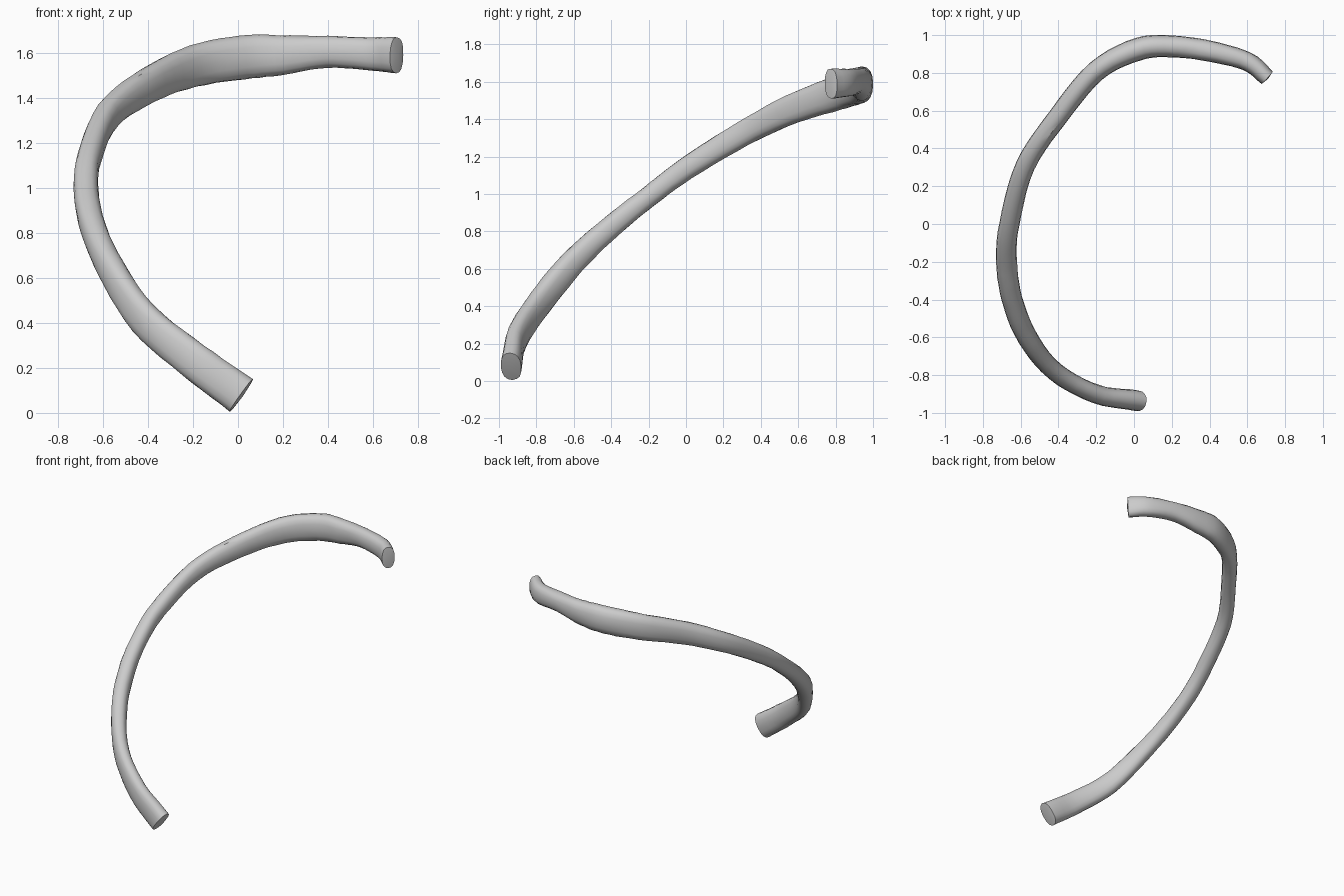
import bpy
import bmesh
import math
import random
from mathutils import Vector

random.seed(4)
if "Cube" in bpy.data.objects:
    bpy.data.objects.remove(bpy.data.objects["Cube"])

# Bone material
bone = bpy.data.materials.new("bone grey")
bone.use_nodes = True
colour = (0.6, 0.6, 0.6, 1)
bone.diffuse_color = colour
bone.node_tree.nodes["Principled BSDF"].inputs["Base Color"].default_value = colour

# Centre line: x, y, z, half height, half thickness
PATH = [
    (0.705, 0.775, 1.59, 0.08, 0.045),
    (0.60, 0.86, 1.595, 0.075, 0.05),
    (0.40, 0.915, 1.605, 0.07, 0.055),
    (0.20, 0.94, 1.59, 0.088, 0.058),
    (0.02, 0.925, 1.58, 0.098, 0.06),
    (-0.20, 0.81, 1.54, 0.093, 0.055),
    (-0.40, 0.57, 1.455, 0.08, 0.053),
    (-0.575, 0.31, 1.325, 0.068, 0.052),
    (-0.66, 0.0, 1.135, 0.06, 0.053),
    (-0.675, -0.2, 0.985, 0.056, 0.055),
    (-0.645, -0.4, 0.825, 0.06, 0.055),
    (-0.565, -0.6, 0.64, 0.068, 0.054),
    (-0.42, -0.78, 0.42, 0.077, 0.05),
    (-0.20, -0.9, 0.235, 0.083, 0.05),
    (0.015, -0.935, 0.078, 0.088, 0.055),
]
STEPS, SIDES = 5, 16


def spline(a, b, c, d, t):
    """Smooth blend from b to c."""
    return (b * 2 + (c - a) * t + (a * 2 - b * 5 + c * 4 - d) * t**2
            + (b * 3 - a - c * 3 + d) * t**3) / 2


def smooth_path(points):
    keys = [Vector(p) for p in points]
    keys = [keys[0] * 2 - keys[1]] + keys + [keys[-1] * 2 - keys[-2]]
    out = [spline(*keys[i:i + 4], s / STEPS)
           for i in range(len(keys) - 3) for s in range(STEPS)]
    return out + [keys[-2]]


# Sweep a flattened, rounded section along the curve
samples = smooth_path(PATH)
last = len(samples) - 1
bm = bmesh.new()
rings = []
for i, s in enumerate(samples):
    centre = Vector(s[:3])
    tangent = Vector(samples[min(i + 1, last)][:3]) - Vector(samples[max(i - 1, 0)][:3])
    tangent.normalize()
    up = Vector((0, 0, 1))
    up = (up - tangent * up.dot(tangent)).normalized()
    side = tangent.cross(up)
    ring = []
    for k in range(SIDES):
        a = math.tau * k / SIDES
        c, n = math.cos(a), math.sin(a)
        wobble = 1 + random.uniform(-0.02, 0.02)
        h = math.copysign(abs(c)**0.85, c) * s[3] * wobble
        w = math.copysign(abs(n)**0.85, n) * s[4] * wobble
        ring.append(bm.verts.new(centre + up * h + side * w))
    rings.append(ring)
for r, q in zip(rings, rings[1:]):
    for k in range(SIDES):
        j = (k + 1) % SIDES
        bm.faces.new((r[k], r[j], q[j], q[k]))

# Blunt, slightly uneven ends
for ring, inner in ((rings[0], rings[1]), (rings[-1], rings[-2])):
    mid = sum((v.co for v in ring), Vector()) / SIDES
    before = sum((v.co for v in inner), Vector()) / SIDES
    tip = bm.verts.new(mid + (mid - before).normalized() * 0.008)
    for k in range(SIDES):
        bm.faces.new((ring[k], ring[(k + 1) % SIDES], tip))
bmesh.ops.recalc_face_normals(bm, faces=bm.faces)

mesh = bpy.data.meshes.new("rib_bone")
bm.to_mesh(mesh)
bm.free()
mesh.materials.append(bone)
rib = bpy.data.objects.new("rib_bone", mesh)
bpy.context.collection.objects.link(rib)
bpy.context.view_layer.objects.active = rib
rib.select_set(True)
bpy.ops.object.shade_smooth_by_angle(angle=math.radians(40))
